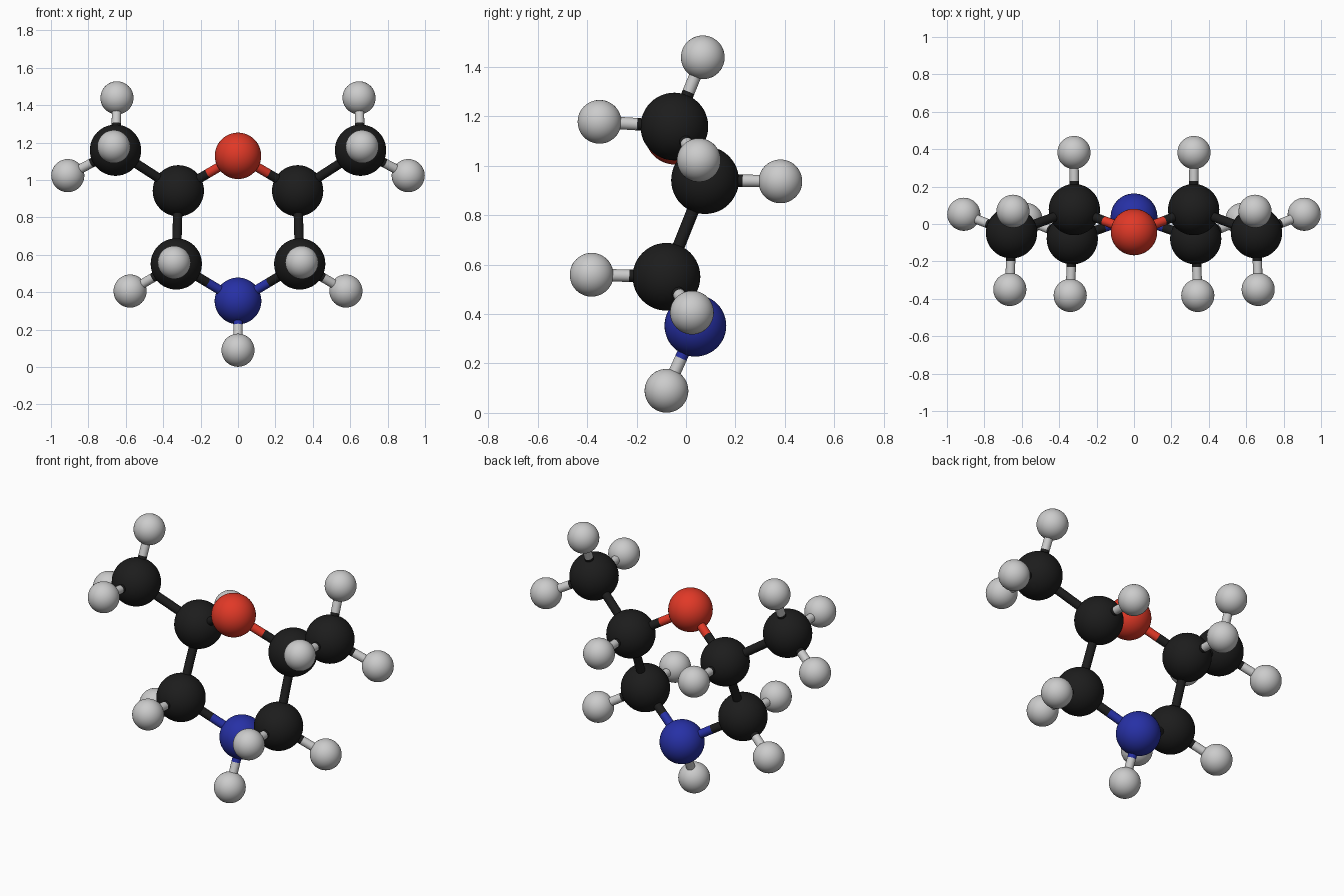
import bpy
from mathutils import Vector

if "Cube" in bpy.data.objects:
    bpy.data.objects.remove(bpy.data.objects["Cube"])

BOND_R = 0.025
RADIUS = {"carbon": 0.137, "oxygen": 0.124, "nitrogen": 0.125, "hydrogen": 0.0885}


def material(name, rgb):
    m = bpy.data.materials.new(name)
    m.diffuse_color = (*rgb, 1)
    m.use_nodes = True
    m.node_tree.nodes["Principled BSDF"].inputs["Base Color"].default_value = m.diffuse_color
    return m


MATS = {"carbon": material("black", (0.012, 0.012, 0.012)),
        "oxygen": material("red", (0.75, 0.04, 0.02)),
        "nitrogen": material("blue", (0.02, 0.03, 0.38))}


def finish(name, kind):
    ob = bpy.context.object
    ob.name = name
    if kind in MATS:
        ob.data.materials.append(MATS[kind])
    bpy.ops.object.shade_smooth_by_angle()


# Atoms: name -> (element, x, y, z); those off the centre line are mirrored
centre = {"oxygen": ("oxygen", 0, -0.043, 1.129),
          "nitrogen": ("nitrogen", 0, 0.038, 0.353),
          "amine_hydrogen": ("hydrogen", 0, -0.079, 0.0895)}
side = {"upper_ring_carbon": ("carbon", 0.319, 0.077, 0.942),
        "lower_ring_carbon": ("carbon", 0.330, -0.079, 0.551),
        "methyl_carbon": ("carbon", 0.655, -0.047, 1.159),
        "methyl_hydrogen_top": ("hydrogen", 0.647, 0.068, 1.439),
        "methyl_hydrogen_front": ("hydrogen", 0.664, -0.350, 1.178),
        "methyl_hydrogen_outer": ("hydrogen", 0.910, 0.052, 1.023),
        "upper_ring_hydrogen": ("hydrogen", 0.321, 0.382, 0.937),
        "inner_ring_hydrogen": ("hydrogen", 0.341, -0.382, 0.559),
        "outer_ring_hydrogen": ("hydrogen", 0.577, 0.024, 0.406)}

# Bonds on one side, mirrored like the atoms
bonds = [("oxygen", "upper_ring_carbon"), ("nitrogen", "lower_ring_carbon"),
         ("upper_ring_carbon", "lower_ring_carbon"),
         ("upper_ring_carbon", "methyl_carbon"),
         ("upper_ring_carbon", "upper_ring_hydrogen"),
         ("lower_ring_carbon", "inner_ring_hydrogen"),
         ("lower_ring_carbon", "outer_ring_hydrogen"),
         ("methyl_carbon", "methyl_hydrogen_top"),
         ("methyl_carbon", "methyl_hydrogen_front"),
         ("methyl_carbon", "methyl_hydrogen_outer")]


def atom(name, data, sign=1):
    kind, x, y, z = data
    bpy.ops.mesh.primitive_uv_sphere_add(segments=48, ring_count=24,
                                         radius=RADIUS[kind],
                                         location=(sign * x, y, z))
    finish(name, kind)


def half_bond(name, kind, a, b):
    d = b - a
    bpy.ops.mesh.primitive_cylinder_add(vertices=24, radius=BOND_R, depth=d.length,
                                        location=(a + b) / 2,
                                        rotation=d.to_track_quat('Z', 'Y').to_euler())
    finish(name, kind)


def bond(a, b, sign=1, tag=""):
    # Each half takes the colour of its atom
    da, db = ({**centre, **side}[n] for n in (a, b))
    pa, pb = (Vector((sign * d[1], d[2], d[3])) for d in (da, db))
    mid = (pa + pb) / 2
    half_bond(f"bond_{a}_half{tag}", da[0], pa, mid)
    half_bond(f"bond_{b}_half{tag}", db[0], mid, pb)


# Centre-line atoms and bond
for name, data in centre.items():
    atom(name, data)
bond("nitrogen", "amine_hydrogen")

# Mirrored left and right halves
for sign, tag in ((1, "_right"), (-1, "_left")):
    for name, data in side.items():
        atom(name + tag, data, sign)
    for a, b in bonds:
        bond(a, b, sign, tag)
